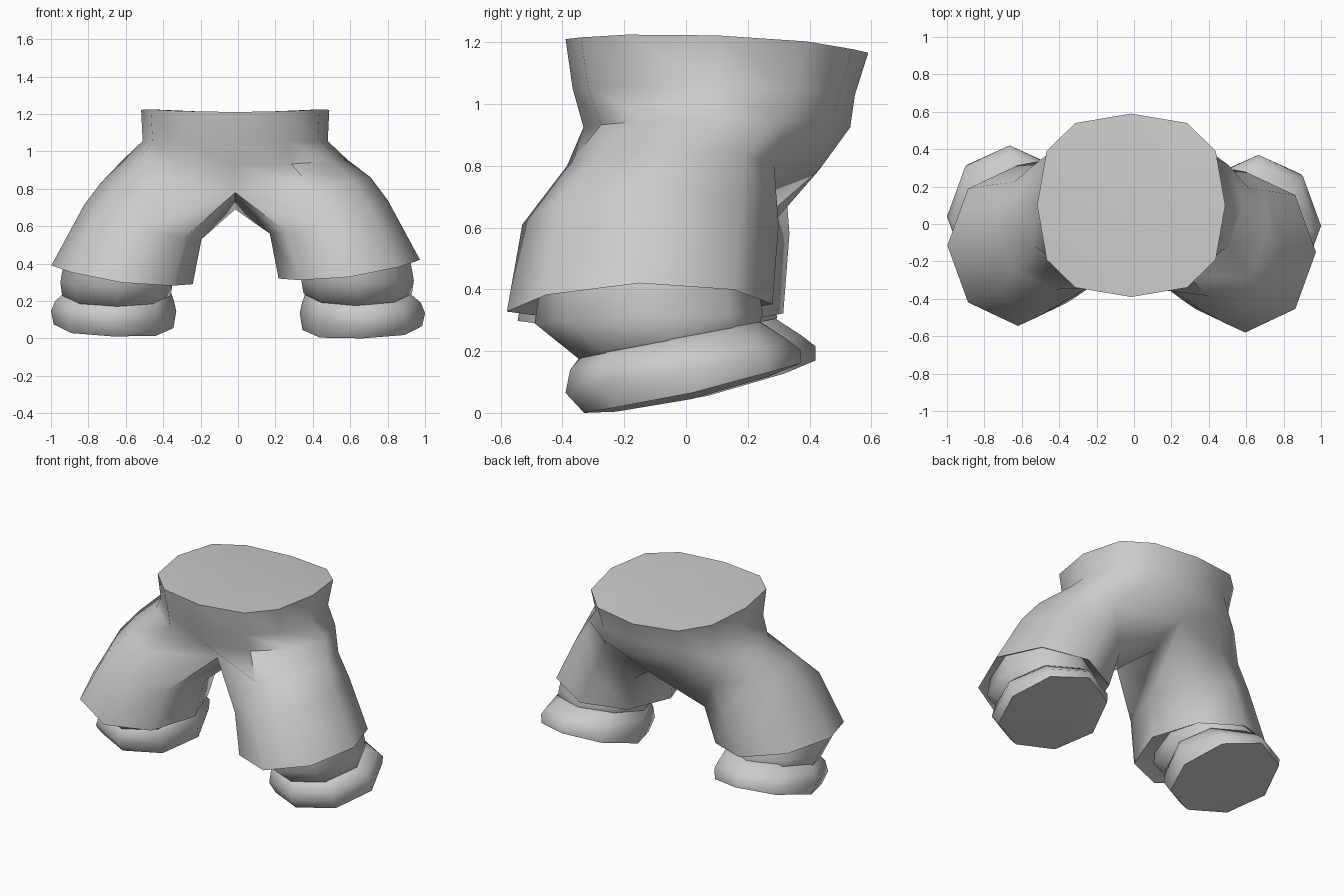
import bpy
import bmesh
from math import cos, sin, tau, radians
from mathutils import Vector

cube = bpy.data.objects.get("Cube")
if cube:
    bpy.data.objects.remove(cube)

grey = bpy.data.materials.new("plain grey")
grey.use_nodes = True
grey.diffuse_color = (0.6, 0.6, 0.6, 1)
grey.node_tree.nodes["Principled BSDF"].inputs["Base Color"].default_value = (0.6, 0.6, 0.6, 1)


def power(v, e):
    return abs(v) ** e * (1 if v >= 0 else -1)


def ring(bm, spec, sides=8, square=1.0, side=1, shift=(0, 0, 0), skip=()):
    """Tilted ring: x, y, z, x radius, y radius, x tilt, y tilt, bend."""
    x, y, z, rx, ry, tx, ty, bend = spec
    loop = []
    for i in range(sides):
        if i in skip:
            loop.append(None)
            continue
        c, s = cos(tau * i / sides), sin(tau * i / sides)
        p = Vector((side * (x + rx * power(c, square)),
                    y + ry * power(s, square),
                    z + tx * c + ty * s + bend * s * s))
        loop.append(bm.verts.new(p + Vector(shift)))
    return loop


def skin(bm, a, b):
    for i in range(len(a)):
        j = (i + 1) % len(a)
        bm.faces.new((a[i], a[j], b[j], b[i]))


def finish(bm, name):
    bmesh.ops.recalc_face_normals(bm, faces=bm.faces)
    mesh = bpy.data.meshes.new(name)
    bm.to_mesh(mesh)
    bm.free()
    mesh.materials.append(grey)
    obj = bpy.data.objects.new(name, mesh)
    bpy.context.collection.objects.link(obj)
    bpy.ops.object.select_all(action="DESELECT")
    obj.select_set(True)
    bpy.context.view_layer.objects.active = obj
    bpy.ops.object.shade_smooth_by_angle(angle=radians(60))


def loft(name, rings, side, shift):
    bm = bmesh.new()
    loops = [ring(bm, r, side=side, shift=shift) for r in rings]
    for a, b in zip(loops, loops[1:]):
        skin(bm, a, b)
    for end in (loops[0], loops[-1]):
        bmesh.ops.poke(bm, faces=[bm.faces.new(end)])
    finish(bm, name)


# Trousers: waist and hip rings that fork into two legs
bm = bmesh.new()
waist = ring(bm, (-.015, .10, 1.222, .503, .49, 0, -.022, -.034), 12, .75)
belt = ring(bm, (-.015, .09, 1.055, .495, .457, 0, -.01, -.015), 12, .8)
hips = ring(bm, (-.015, .10, .955, .60, .432, 0, 0, -.03), 12)
skin(bm, waist, belt)
skin(bm, belt, hips)
bmesh.ops.poke(bm, faces=[bm.faces.new(waist)])
front = bm.verts.new((-.015, -.20, .78))
back = bm.verts.new((-.015, .43, .785))
crotch = bm.verts.new((-.015, .18, .69))

# Leg rings from thigh to the tucked-in hem
thigh = (.40, -.05, .82, .31, .335, .04, 0, -.02)
leg = [
    (.485, -.115, .65, .315, .415, .09, 0, -.04),
    (.595, -.15, .37, .378, .43, .05, .012, -.03),
    (.595, -.15, .39, .345, .39, .045, .012, -.025),
    (.60, -.14, .42, .28, .33, .04, .01, -.02),
]
sides = (("left", 1, (0, 0, 0), (0, 0, 0), (0, 0, 0)),
         ("right", -1, (-.025, .035, -.03), (-.01, .045, -.01), (0, .05, .01)))
for label, side, leg_shift, cuff_shift, boot_shift in sides:
    # The thigh shares its inner points with the other leg
    top = ring(bm, thigh, side=side, shift=leg_shift, skip=(3, 4, 5))
    top[3:6] = [back, crotch, front]
    # Join the outer half of the hips to the thigh, front to back
    upper = [hips[(side * k) % 12 if side > 0 else (6 - k) % 12] for k in range(-3, 4)]
    lower = [top[k % 8] for k in range(-3, 4)]
    for k in range(6):
        bm.faces.new((upper[k], upper[k + 1], lower[k + 1], lower[k]))
    for spec in leg:
        below = ring(bm, spec, side=side, shift=leg_shift)
        skin(bm, top, below)
        top = below
    bm.faces.new(top)
finish(bm, "trousers")

# Bulging cuff between hem and boot, thinner at the back
cuff = [
    (.64, -.05, .225, .27, .29, 0, .055, 0),
    (.64, -.06, .24, .29, .30, 0, .055, 0),
    (.64, -.12, .305, .30, .37, .005, .015, 0),
    (.63, -.12, .42, .285, .35, .03, 0, 0),
]
# Boot with a sole that rises towards the back
boot = [
    (.665, .02, .055, .32, .35, .01, .08, .025),
    (.665, -.01, .135, .335, .38, 0, .07, 0),
    (.66, -.025, .19, .318, .35, 0, .05, 0),
    (.64, -.05, .24, .28, .29, 0, .055, 0),
]
for label, side, leg_shift, cuff_shift, boot_shift in sides:
    loft(label + "_cuff", cuff, side, cuff_shift)
    loft(label + "_boot", boot, side, boot_shift)
